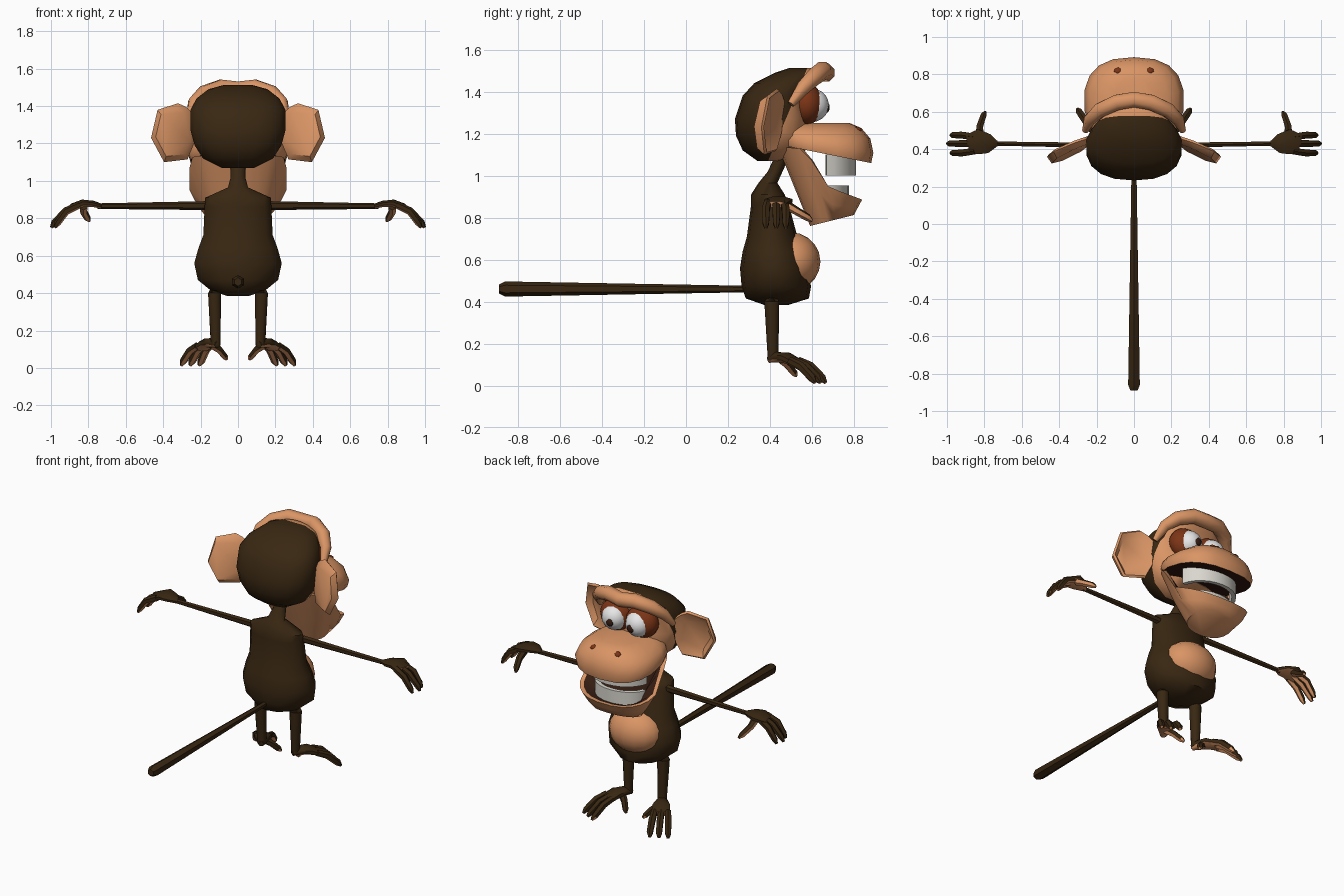
import bpy, bmesh, math
from mathutils import Vector, Matrix

if "Cube" in bpy.data.objects:
    bpy.data.objects.remove(bpy.data.objects["Cube"])


def mat(name, r, g, b):
    m = bpy.data.materials.new(name)
    m.diffuse_color = (r, g, b, 1)
    m.use_nodes = True
    m.node_tree.nodes["Principled BSDF"].inputs["Base Color"].default_value = m.diffuse_color
    return m


FUR = mat("dark fur", .040, .020, .006)
SKIN = mat("peach skin", .70, .30, .13)
LID = mat("red brown lid", .20, .035, .008)
WHITE = mat("eye white", .85, .85, .85)
TEETH = mat("tooth ivory", .70, .68, .62)
DARK = mat("mouth brown", .035, .012, .006)


def finish(name, bm, mats, rule=None, side=1, angle=50):
    if side < 0:
        bmesh.ops.scale(bm, vec=(-1, 1, 1), verts=bm.verts)
    bmesh.ops.recalc_face_normals(bm, faces=bm.faces)
    if rule:
        for f in bm.faces:
            f.material_index = rule(f)
    me = bpy.data.meshes.new(name)
    bm.to_mesh(me)
    bm.free()
    for m in mats:
        me.materials.append(m)
    me.shade_smooth()
    me.set_sharp_from_angle(angle=math.radians(angle))
    ob = bpy.data.objects.new(name, me)
    bpy.context.collection.objects.link(ob)
    return ob


def skin_rows(rows, inner=0):
    """Skin closed loops of points; faces of the first `inner` bands get index 1."""
    bm = bmesh.new()
    vs = [[bm.verts.new(p) for p in row] for row in rows]
    n = len(vs[0])
    for k in range(len(vs) - 1):
        for i in range(n):
            j = (i + 1) % n
            f = bm.faces.new((vs[k][i], vs[k][j], vs[k + 1][j], vs[k + 1][i]))
            f.material_index = int(k < inner)
    bm.faces.new(vs[0]).material_index = int(inner > 0)
    bm.faces.new(vs[-1])
    return bm


def loop(n, rx, ry, power=2.0):
    out = []
    for i in range(n):
        a = 2 * math.pi * (i + .5) / n
        c, s = math.cos(a), math.sin(a)
        out.append((rx * math.copysign(abs(c) ** (2 / power), c),
                    ry * math.copysign(abs(s) ** (2 / power), s)))
    return out


def tube(pts, radii, n=8):
    """Sweep an elliptical section (side radius, up radius) along a path."""
    pts = [Vector(p) for p in pts]
    rows = []
    for i, p in enumerate(pts):
        d = (pts[min(i + 1, len(pts) - 1)] - pts[max(i - 1, 0)]).normalized()
        s = d.cross(Vector((0, 0, 1)))
        s = s.normalized() if s.length > .01 else Vector((1, 0, 0))
        u = s.cross(d)
        r = radii[i] if isinstance(radii[i], tuple) else (radii[i], radii[i])
        rows.append([p + s * a + u * b for a, b in loop(n, *r)])
    return skin_rows(rows)


def stack(levels, n=16, power=2.0):
    """Horizontal rings: (z, y centre, half width, half depth)."""
    return skin_rows([[Vector((a, y + b, z)) for a, b in loop(n, rx, ry, power)]
                      for z, y, rx, ry in levels])


def ball(name, c, r, m, seg=16):
    bm = bmesh.new()
    bmesh.ops.create_uvsphere(bm, u_segments=seg, v_segments=seg // 2 + 2, radius=1,
                              matrix=Matrix.Translation(c) @ Matrix.Diagonal((*r, 1)))
    return finish(name, bm, [m])


def under(f):
    return int(f.normal.z < -.25)


def lerp_table(table, v):
    for (a, za), (b, zb) in zip(table, table[1:]):
        if v <= b:
            return za + (zb - za) * max(0, (v - a) / (b - a))
    return table[-1][1]


# Body with neck, belly patch and tail
finish("body", stack([(.385, .43, .06, .06), (.415, .435, .15, .15), (.47, .43, .22, .165),
                      (.56, .42, .24, .163), (.64, .415, .217, .145), (.71, .41, .19, .12),
                      (.86, .40, .183, .09), (.91, .39, .18, .08), (.965, .39, .055, .045),
                      (1.02, .425, .04, .035), (1.12, .47, .04, .035)], 14), [FUR])
ball("belly", (0, .50, .59), (.175, .14, .14), SKIN)
finish("tail", tube([(0, .32, .46), (0, -.86, .46), (0, -.89, .46)], [.015, .036, .022], 6), [FUR])

# Cranium: dark cap behind a tilted cut, skin in front of it
cr = stack([(1.07, .39, .09, .05), (1.12, .42, .19, .15), (1.19, .41, .235, .172),
            (1.27, .408, .257, .175), (1.38, .42, .257, .15), (1.44, .465, .225, .14),
            (1.49, .53, .16, .105), (1.512, .55, .08, .06)], 18, 2.4)
co, no = Vector((0, .465, 1.245)), Vector((0, .26, -.11)).normalized()
bmesh.ops.bisect_plane(cr, geom=cr.verts[:] + cr.edges[:] + cr.faces[:], plane_co=co, plane_no=no)
finish("cranium", cr, [FUR, SKIN], lambda f: int((f.calc_center_median() - co).dot(no) > 0))

# Brow ridge
half = [(.26, .50, 1.34), (.235, .56, 1.42), (.18, .61, 1.47), (.09, .65, 1.50)]
path = half + [(0, .665, 1.49)] + [(-x, y, z) for x, y, z in reversed(half)]
br = [.018, .034, .042, .045, .045, .045, .042, .034, .018]
finish("brow", tube(path, br, 8), [SKIN])

# Upper muzzle, its underside lifted towards the cheeks
mz = stack([(1.06, .66, .255, .222), (1.11, .66, .267, .232), (1.175, .65, .24, .228),
            (1.225, .635, .185, .20), (1.25, .62, .11, .16)], 18, 2.5)
for v in mz.verts:
    v.co.z += .2 * (.88 - v.co.y) * (1.25 - v.co.z) / .19
finish("muzzle", mz, [SKIN, DARK], lambda f: int(f.normal.z < -.8))

# Lower jaw: hollow bowl whose rim drops from the mouth corner to the lip
RIM = [(.43, 1.14), (.57, 1.125), (.62, 1.03), (.68, .945), (.84, .885)]
N = 24
top = [Vector((a, .6375 + b, lerp_table(RIM, .6375 + b))) for a, b in loop(N, .26, .2025, 2.5)]
low = [Vector((a, .695 + b, .76 + .25 * (.105 + b))) for a, b in loop(N, .15, .105, 2.3)]
lip = [Vector((p.x * .91, .65 + (p.y - .65) * .88, p.z)) for p in top]
floor = [Vector((a, .69 + b, .87)) for a, b in loop(N, .14, .085, 2.3)]
mid = [a.lerp(b, .55) + Vector((a.x * .06, 0, 0)) for a, b in zip(top, low)]
finish("jaw", skin_rows([floor, lip, top, mid, low], 1), [SKIN, DARK])


# Teeth bands
def teeth(name, rx, ry, z0, z1):
    rows = []
    for i in range(13):
        a = math.radians(10 + 160 * i / 12)
        rows.append([Vector(((rx - t) * math.cos(a), .64 + (ry - t) * math.sin(a), z))
                     for t, z in ((0, z0), (0, z1), (.025, z1), (.025, z0))])
    finish(name, skin_rows(rows), [TEETH])


teeth("upper_teeth", .195, .17, 1.0, 1.10)
teeth("lower_teeth", .18, .135, .87, .952)

EAR = [(.24, 1.36), (.278, 1.395), (.32, 1.415), (.43, 1.38), (.465, 1.23),
       (.395, 1.10), (.27, 1.115), (.235, 1.20)]

for s, tag in ((1, "right"), (-1, "left")):
    # Eyes and nostrils
    ball(tag + "_eyelid", (s * .092, .575, 1.34), (.105, .078, .098), LID)
    ball(tag + "_eyeball", (s * .085, .60, 1.335), (.08, .08, .08), WHITE)
    ball(tag + "_pupil", (s * .075, .672, 1.325), (.025, .012, .025), DARK, 10)
    ball(tag + "_nostril", (s * .085, .815, 1.215), (.024, .022, .018), LID, 8)

    # Ear: rounded back, rim and hollowed front
    rows = []
    for k, dy in ((.8, -.035), (1, 0), (.93, .012), (.65, -.012)):
        rows.append([Vector((.34 + (x - .34) * k, .435 - .38 * (x - .27) + .1 * (z - 1.25) + dy,
                             1.255 + (z - 1.255) * k)) for x, z in EAR])
    finish(tag + "_ear", skin_rows(rows), [SKIN], side=s)

    # Arm, palm, fingers and thumb
    finish(tag + "_arm", tube([(.14, .42, .868), (.75, .43, .865)], [(.016, .024), (.013, .015)], 6),
           [FUR], side=s)
    finish(tag + "_palm", tube([(.73, .43, .865), (.775, .43, .877), (.83, .44, .88), (.885, .425, .862)],
                               [.014, (.055, .018), (.072, .022), (.058, .017)]),
           [FUR, SKIN], under, s)
    for i, (y0, y1, tip) in enumerate(((.465, .475, .98), (.43, .43, .998), (.39, .38, .98))):
        finish(f"{tag}_finger_{i}", tube([(.85, y0, .872), (.92, y1, .838), (tip - .015, y1, .775),
                                          (tip, y1, .75)], [.02, .021, .018, .008], 6),
               [FUR, SKIN], under, s)
    finish(tag + "_thumb", tube([(.825, .47, .865), (.825, .52, .835), (.805, .58, .80), (.795, .60, .785)],
                                [.024, .02, .018, .008], 6),
           [FUR, SKIN], lambda f, s=s: int(f.normal.z < -.25 or f.normal.x * s > .6), s)

    # Leg, foot, toes and big toe
    finish(tag + "_leg", tube([(.125, .41, .50), (.125, .408, .40), (.12, .415, .12)],
                              [.04, .038, .026]), [FUR], side=s)
    finish(tag + "_foot", tube([(.11, .395, .125), (.13, .43, .135), (.16, .48, .132), (.19, .53, .108)],
                               [.018, (.035, .027), (.056, .027), (.058, .02)]),
           [FUR, SKIN], under, s)
    for i in (-1, 0, 1):
        x, y = .185 + .034 * i, .515 - .02 * i
        tx, ty = .245 + .048 * i, .625 - .025 * i
        finish(f"{tag}_toe_{i + 1}", tube([(x, y, .118), ((x + tx) / 2, (y + ty) / 2, .092),
                                           (tx, ty, .035), (tx + .01, ty + .015, .014)],
                                          [.02, .022, .02, .009], 6), [FUR, SKIN], under, s)
    finish(tag + "_big_toe", tube([(.14, .455, .125), (.10, .485, .098), (.07, .515, .06), (.06, .525, .045)],
                                  [.024, .02, .018, .008], 6), [FUR, SKIN], under, s)
